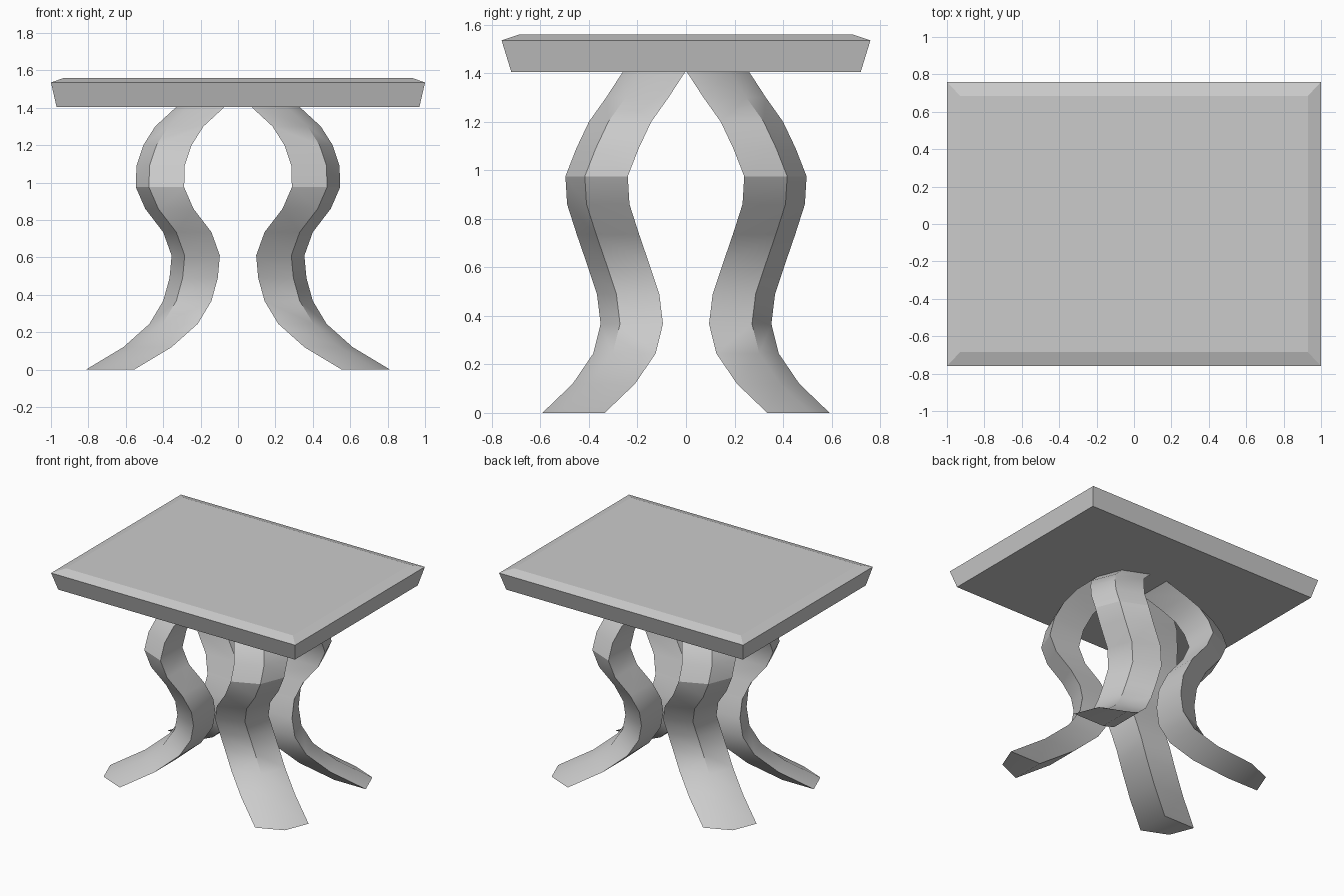
import bpy, math

if "Cube" in bpy.data.objects:
    bpy.data.objects.remove(bpy.data.objects["Cube"])


def loft(name, rings):
    """Mesh from a stack of equal-length rings, capped at both ends."""
    n = len(rings[0])
    verts = [v for ring in rings for v in ring]
    faces = [list(reversed(range(n)))]
    for r in range(len(rings) - 1):
        for i in range(n):
            j = (i + 1) % n
            a, b = r * n, (r + 1) * n
            faces.append([a + i, a + j, b + j, b + i])
    faces.append([(len(rings) - 1) * n + i for i in range(n)])
    mesh = bpy.data.meshes.new(name)
    mesh.from_pydata(verts, [], faces)
    obj = bpy.data.objects.new(name, mesh)
    bpy.context.collection.objects.link(obj)
    return obj


def rect(hx, hy, z):
    return [(-hx, -hy, z), (hx, -hy, z), (hx, hy, z), (-hx, hy, z)]


# Tabletop: flared slab with a shallow bevel around the upper edge
loft("tabletop", [rect(0.97, 0.72, 1.405), rect(1.0, 0.76, 1.535), rect(0.93, 0.685, 1.56)])

# Curved leg: inner corner position (x, y) at each height
path = [
    (0.555, 0.335, 0.0), (0.355, 0.21, 0.12), (0.215, 0.125, 0.245),
    (0.142, 0.095, 0.367), (0.108, 0.11, 0.49), (0.097, 0.15, 0.61),
    (0.142, 0.193, 0.735), (0.238, 0.233, 0.86), (0.288, 0.24, 0.975),
    (0.285, 0.195, 1.09), (0.248, 0.143, 1.2), (0.185, 0.072, 1.3),
    (0.07, 0.003, 1.406),
]
# Kite-shaped section with a pulled-in outer corner
section = [(0, 0), (0.258, 0), (0.188, 0.177), (0, 0.257)]
legs = loft("curved_legs", [[(x + u, y + v, z) for u, v in section] for x, y, z in path])

# Mirror into four legs
mirror = legs.modifiers.new("four_legs", 'MIRROR')
mirror.use_axis = (True, True, False)
mirror.use_mirror_merge = False

# Smooth along the length, sharp at the corners
bpy.ops.object.select_all(action='DESELECT')
legs.select_set(True)
bpy.context.view_layer.objects.active = legs
bpy.ops.object.shade_smooth_by_angle(angle=math.radians(32))
